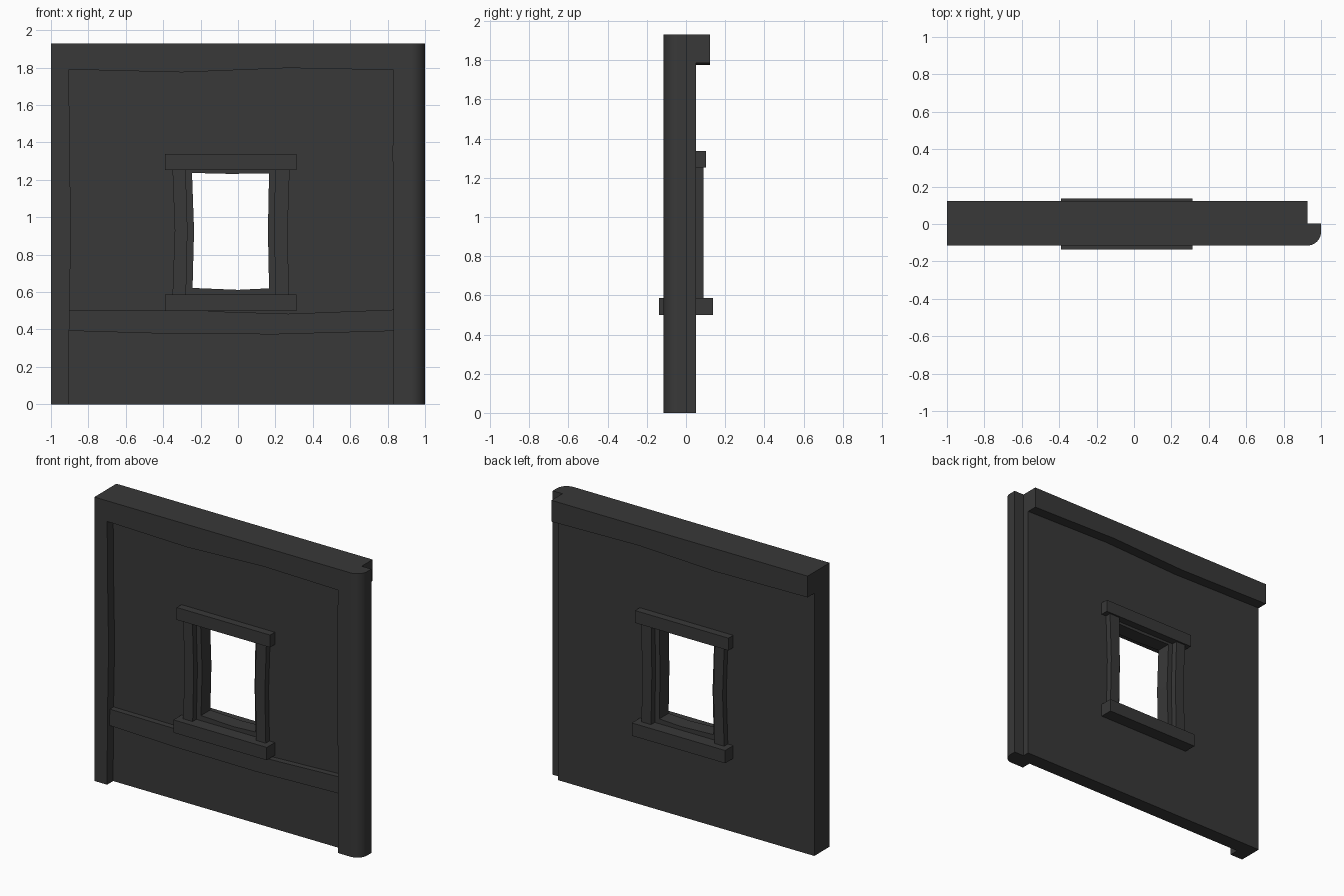
import bpy, bmesh, math

if "Cube" in bpy.data.objects:
    bpy.data.objects.remove(bpy.data.objects["Cube"])

dark = bpy.data.materials.new("dark_grey")
dark.diffuse_color = (0.04, 0.04, 0.04, 1)
dark.use_nodes = True
dark.node_tree.nodes["Principled BSDF"].inputs["Base Color"].default_value = dark.diffuse_color


def finish(name, bm):
    bmesh.ops.recalc_face_normals(bm, faces=bm.faces)
    me = bpy.data.meshes.new(name)
    bm.to_mesh(me)
    bm.free()
    ob = bpy.data.objects.new(name, me)
    bpy.context.collection.objects.link(ob)
    me.materials.append(dark)
    return ob


def prism(name, outline, lo, hi, axis="y"):
    """Extrude an (x, z) outline along y, or an (x, y) outline along z."""
    bm = bmesh.new()
    place = (lambda a, b, t: (a, t, b)) if axis == "y" else (lambda a, b, t: (a, b, t))
    rings = [[bm.verts.new(place(a, b, t)) for a, b in outline] for t in (lo, hi)]
    for r in rings:
        bm.faces.new(r)
    n = len(outline)
    for i in range(n):
        j = (i + 1) % n
        bm.faces.new((rings[0][i], rings[0][j], rings[1][j], rings[1][i]))
    return finish(name, bm)


def box(name, x0, x1, y0, y1, z0, z1):
    return prism(name, [(x0, z0), (x1, z0), (x1, z1), (x0, z1)], y0, y1)


def band(name, outer, inner, y0, y1, closed=True):
    """Slab along y between two matching (x, z) lines; closed makes a hole."""
    bm = bmesh.new()
    of, ob, nf, nb = [[bm.verts.new((x, y, z)) for x, z in loop]
                      for loop in (outer, inner) for y in (y0, y1)]
    n = len(outer)
    for i in range(n if closed else n - 1):
        j = (i + 1) % n
        for a, b in ((of, nf), (ob, nb), (of, ob), (nf, nb)):
            bm.faces.new((a[i], a[j], b[j], b[i]))
    if not closed:
        for i in (0, n - 1):
            bm.faces.new((of[i], nf[i], nb[i], ob[i]))
    return finish(name, bm)


H = 1.93           # total height
WALL = 0.05        # half thickness of the plaster wall
FRONT = -0.115     # front face of the timber frame
END = 0.927        # where the rounded corner begins

# Plaster wall with the uneven window hole
band("wall",
     [(-1, 0), (0, 0), (END, 0), (END, 0.9), (END, 1.8), (0, 1.8), (-1, 1.8), (-1, 0.9)],
     [(-0.243, 0.622), (0.0, 0.612), (0.166, 0.62), (0.16, 0.93),
      (0.166, 1.235), (-0.04, 1.232), (-0.246, 1.237), (-0.235, 0.93)],
     -WALL, WALL)

# Timber surround on the front: two posts joined by a top beam
band("front_frame",
     [(-1, 0), (-1, 0.45), (-1, 0.93), (-1, 1.35), (-1, H), (-0.3, H), (0.27, H),
      (END, H), (END, 1.35), (END, 0.93), (END, 0.45), (END, 0)],
     [(-0.904, 0), (-0.902, 0.45), (-0.893, 0.93), (-0.9, 1.35), (-0.904, 1.79),
      (-0.3, 1.775), (0.27, 1.798), (0.832, 1.787),
      (0.827, 1.35), (0.83, 0.93), (0.832, 0.45), (0.832, 0)],
     FRONT, -WALL, closed=False)

# Rounded corner post at the right end
r = 1 - END
arc = [(END + r * math.sin(a), FRONT + r - r * math.cos(a))
       for a in (math.radians(90 * i / 10) for i in range(11))]
corner = prism("corner_post", [(END, 0.004)] + arc + [(1, 0.004)], 0, H, "z")
corner.select_set(True)
bpy.context.view_layer.objects.active = corner
bpy.ops.object.shade_smooth_by_angle(angle=math.radians(30))

# Top beam overhanging the back of the wall
band("back_beam",
     [(-1, H), (-0.3, H), (0.27, H), (END, H)],
     [(-1, 1.785), (-0.3, 1.775), (0.27, 1.798), (END, 1.785)],
     -WALL, 0.122, closed=False)

# Sagging rail across the front
band("front_rail",
     [(-0.904, 0.505), (-0.3, 0.502), (0.27, 0.484), (0.834, 0.506)],
     [(-0.904, 0.393), (-0.4, 0.378), (0.2, 0.374), (0.834, 0.392)],
     -0.09, -WALL, closed=False)

# Window trim, with matching front and back pieces
jambs = {
    "left": ([(-0.35, 0.585), (-0.338, 0.93), (-0.35, 1.255)],
             [(-0.278, 0.585), (-0.27, 0.93), (-0.28, 1.255)]),
    "right": ([(0.2, 0.585), (0.194, 0.93), (0.198, 1.255)],
              [(0.272, 0.585), (0.265, 0.93), (0.276, 1.255)]),
}
for side, s in (("front", -1), ("back", 1)):
    def span(depth):
        return sorted((s * WALL, s * depth))
    box("window_sill_" + side, -0.39, 0.312, *span(0.137), 0.5, 0.587)
    box("window_lintel_" + side, -0.39, 0.312, *span(0.101), 1.253, 1.337)
    for hand, (a, b) in jambs.items():
        band(f"window_jamb_{hand}_{side}", a, b, *span(0.09), closed=False)
